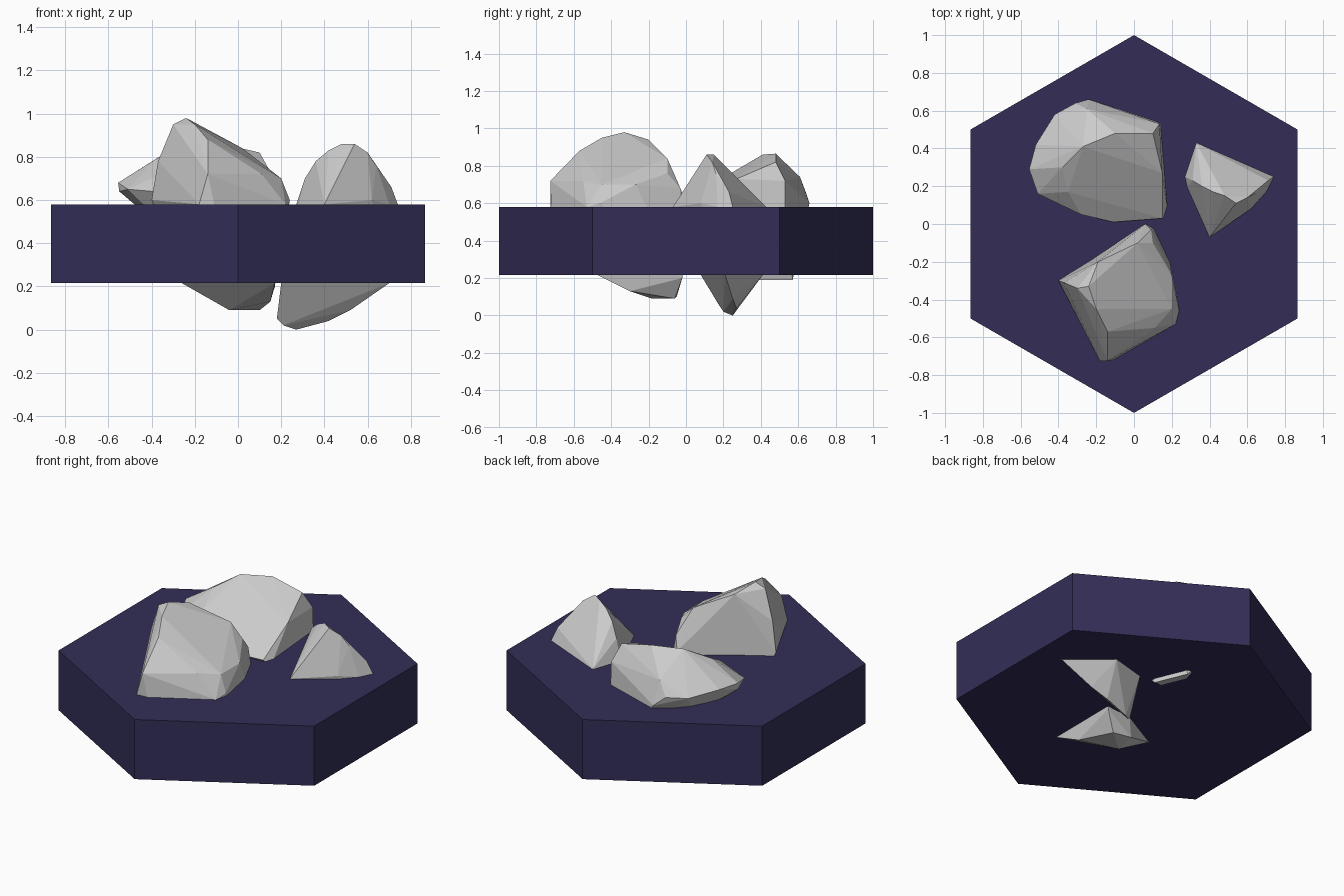
import bpy, bmesh, math


def finish(bm, name):
    bmesh.ops.recalc_face_normals(bm, faces=bm.faces)
    mesh = bpy.data.meshes.new(name)
    bm.to_mesh(mesh)
    bm.free()
    obj = bpy.data.objects.new(name, mesh)
    bpy.context.collection.objects.link(obj)
    return obj


def rock(name, points):
    """Faceted boulder: convex hull of its corners, near-flat facets merged."""
    bm = bmesh.new()
    for p in points:
        bm.verts.new(p)
    res = bmesh.ops.convex_hull(bm, input=bm.verts)
    junk = {v for v in res["geom_interior"] + res["geom_unused"]
            if isinstance(v, bmesh.types.BMVert)}
    bmesh.ops.delete(bm, geom=list(junk), context='VERTS')
    bmesh.ops.dissolve_limit(bm, angle_limit=math.radians(4),
                             verts=bm.verts, edges=bm.edges)
    return finish(bm, name)


# Hexagonal base slab, corners on the y axis
Z0, Z1 = 0.215, 0.58
bm = bmesh.new()
ring = [(math.cos(math.radians(30 + 60 * i)), math.sin(math.radians(30 + 60 * i)))
        for i in range(6)]
face = bm.faces.new([bm.verts.new((x, y, Z0)) for x, y in ring])
ext = bmesh.ops.extrude_face_region(bm, geom=[face], use_keep_orig=True)
top = [v for v in ext["geom"] if isinstance(v, bmesh.types.BMVert)]
bmesh.ops.translate(bm, verts=top, vec=(0, 0, Z1 - Z0))
base = finish(bm, "hex_base")
mat = bpy.data.materials.new("dark_violet")
mat.diffuse_color = (0.033, 0.027, 0.095, 1)
base.data.materials.append(mat)

# Front boulder: steep left face, broad slope to the right, keel under the slab
rock("front_rock", [
    (-0.40, -0.30, 0.60), (-0.37, -0.31, 0.78), (-0.30, -0.34, 0.95),
    (-0.24, -0.33, 0.98), (-0.19, -0.20, 0.94), (0.02, -0.10, 0.84),
    (-0.20, -0.45, 0.95), (-0.14, -0.57, 0.88), (-0.11, -0.62, 0.77),
    (-0.18, -0.725, 0.58), (-0.14, -0.725, 0.72), (-0.11, -0.72, 0.58),
    (0.11, -0.55, 0.72), (0.12, -0.58, 0.58), (0.20, -0.45, 0.70),
    (0.24, -0.46, 0.60), (0.22, -0.53, 0.58), (0.20, -0.27, 0.70),
    (0.10, -0.10, 0.76), (0.09, -0.03, 0.68), (0.06, 0.0, 0.60),
    (0.17, -0.47, 0.215), (-0.26, -0.18, 0.215), (0.17, -0.02, 0.20),
    (-0.04, -0.18, 0.09), (-0.02, -0.05, 0.10), (0.10, -0.06, 0.09),
    (0.15, -0.30, 0.13)])

# Back boulder: large sloped top facing the front, overhanging left shoulder
rock("back_rock", [
    (-0.27, 0.41, 0.86), (-0.10, 0.48, 0.865), (0.10, 0.48, 0.82),
    (0.15, 0.27, 0.73), (0.15, 0.03, 0.59), (-0.11, 0.01, 0.59),
    (-0.28, 0.05, 0.63), (-0.35, 0.17, 0.72), (-0.38, 0.30, 0.79),
    (-0.25, 0.61, 0.74), (-0.24, 0.66, 0.60), (-0.31, 0.64, 0.66),
    (-0.42, 0.58, 0.66), (-0.52, 0.42, 0.68), (-0.555, 0.29, 0.68),
    (-0.55, 0.28, 0.64), (-0.51, 0.16, 0.65), (0.135, 0.53, 0.72),
    (0.14, 0.53, 0.58), (0.18, 0.06, 0.55), (-0.36, 0.45, 0.50),
    (0.17, 0.38, 0.19), (0.09, 0.57, 0.19), (-0.15, 0.25, 0.30)])

# Right boulder: thin curved crest, wedge-shaped foot reaching the ground
rock("right_rock", [
    (0.27, 0.25, 0.58), (0.31, 0.23, 0.70), (0.36, 0.20, 0.78),
    (0.42, 0.17, 0.83), (0.48, 0.15, 0.86), (0.54, 0.11, 0.86),
    (0.60, 0.14, 0.82), (0.64, 0.16, 0.76), (0.71, 0.23, 0.66),
    (0.74, 0.25, 0.58), (0.70, 0.17, 0.58), (0.62, 0.08, 0.60),
    (0.40, -0.07, 0.58), (0.33, 0.43, 0.58), (0.55, 0.32, 0.58),
    (0.70, 0.21, 0.215), (0.47, 0.41, 0.215), (0.25, 0.35, 0.215),
    (0.20, 0.08, 0.215), (0.18, 0.18, 0.05), (0.21, 0.20, 0.02),
    (0.27, 0.25, 0.0), (0.42, 0.27, 0.04), (0.52, 0.25, 0.09)])
